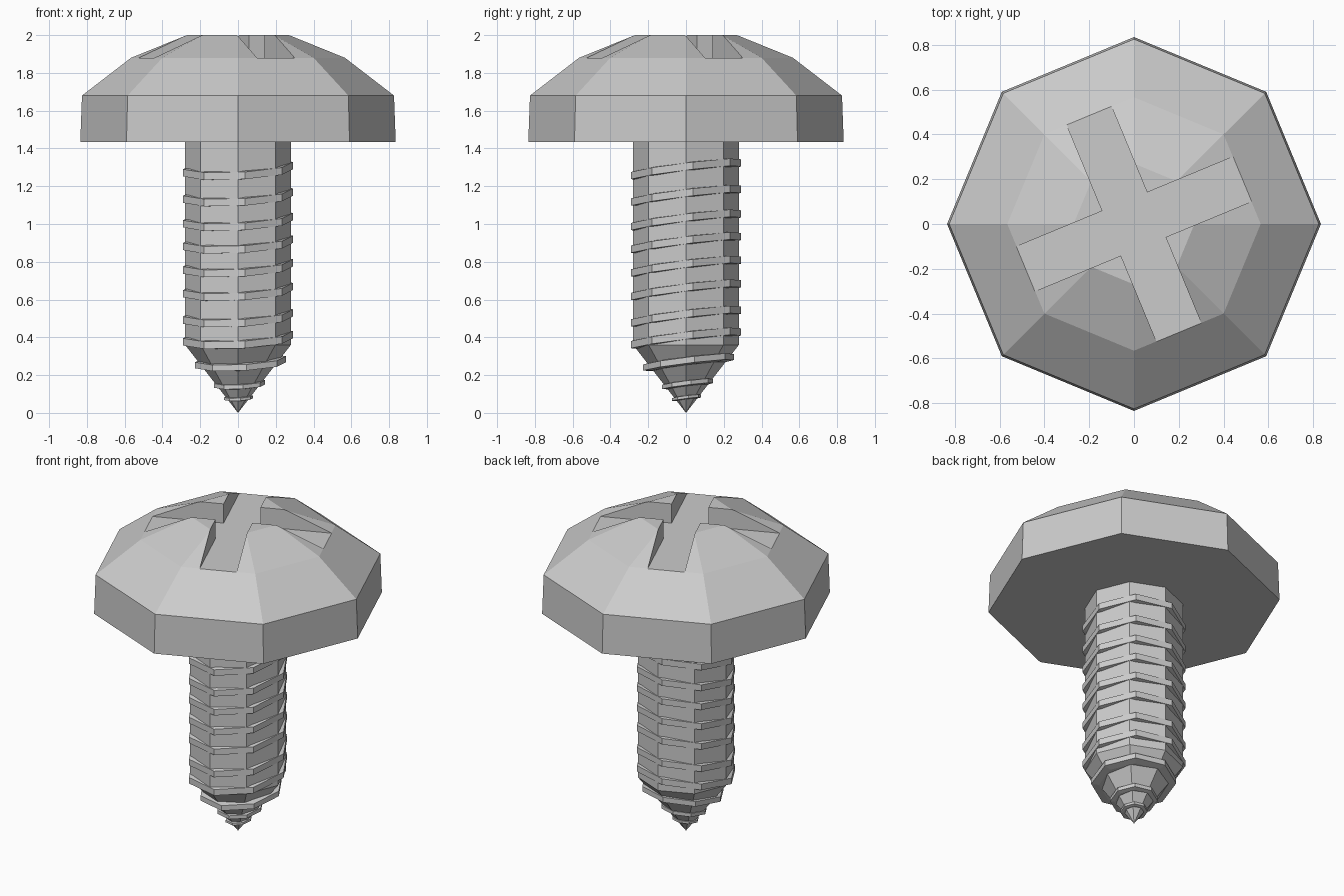
import bpy, bmesh
from math import cos, sin, pi, radians

if "Cube" in bpy.data.objects:
    bpy.data.objects.remove(bpy.data.objects["Cube"])


def make_object(name, bm):
    bmesh.ops.recalc_face_normals(bm, faces=bm.faces)
    mesh = bpy.data.meshes.new(name)
    bm.to_mesh(mesh)
    bm.free()
    obj = bpy.data.objects.new(name, mesh)
    bpy.context.collection.objects.link(obj)
    return obj


def lathe(name, profile, turn=0.0, tilt=(0, 0), centre=(0, 0, 0), sides=8):
    """Flat-sided turned solid from (radius, z) pairs, capped at both ends."""
    bm = bmesh.new()
    cx, cy, cz = centre
    rings = []
    for r, z in profile:
        ring = []
        for i in range(sides):
            a = turn + 2 * pi * i / sides
            x, y = r * cos(a), r * sin(a)
            ring.append(bm.verts.new((cx + x, cy + y, cz + z + tilt[0] * x + tilt[1] * y)))
        rings.append(ring)
    for lo, hi in zip(rings, rings[1:]):
        for i in range(sides):
            j = (i + 1) % sides
            bm.faces.new((lo[i], lo[j], hi[j], hi[i]))
    if profile[0][0] > 0:
        bm.faces.new(rings[0][::-1])
    bm.faces.new(rings[-1])
    bmesh.ops.remove_doubles(bm, verts=bm.verts, dist=1e-5)
    return make_object(name, bm)


# Domed head
head = lathe("head", [(0.835, 1.435), (0.826, 1.68), (0.566, 1.88), (0.27, 2.0)])

# Cross-shaped driver recess, cut to a flat floor
bm = bmesh.new()
half, reach = 0.108, 0.527
loop = []
for k in range(4):
    a = radians(22.5 + 90 * k)
    for x, y in ((reach, -half), (reach, half), (half, half)):
        loop.append(bm.verts.new((x * cos(a) - y * sin(a), x * sin(a) + y * cos(a), 1.879)))
base = bm.faces.new(loop)
top = bmesh.ops.extrude_face_region(bm, geom=[base])["geom"]
bmesh.ops.translate(bm, vec=(0, 0, 0.3), verts=[v for v in top if isinstance(v, bmesh.types.BMVert)])
cutter = make_object("recess_cutter", bm)
cutter.hide_render = True
mod = head.modifiers.new("recess", "BOOLEAN")
mod.operation = "DIFFERENCE"
mod.solver = "EXACT"
mod.object = cutter
bpy.context.view_layer.objects.active = head
bpy.ops.object.modifier_apply(modifier=mod.name)
bpy.data.objects.remove(cutter)

# Shank with pointed tip
lathe("shank", [(0, 0), (0.28, 0.36), (0.28, 1.44)])

# Tilted thread ridges: (height, outer radius, half thickness, sideways shift)
ridges = [(z, 0.294, 0.019, 0) for z in (1.29, 1.15, 1.02, 0.90, 0.775, 0.65, 0.51, 0.395)]
ridges += [(0.268, 0.243, 0.016, 0.013), (0.153, 0.136, 0.011, 0.008), (0.08, 0.078, 0.007, 0.003)]
for n, (z, r, h, shift) in enumerate(ridges, 1):
    inner = r * 0.82
    lathe(f"thread_ridge_{n}", [(inner, -h * 1.35), (r, -h), (r, h), (inner, h * 1.35)],
          turn=radians(7.5), tilt=(0.05, 0.122), centre=(shift, shift, z))
